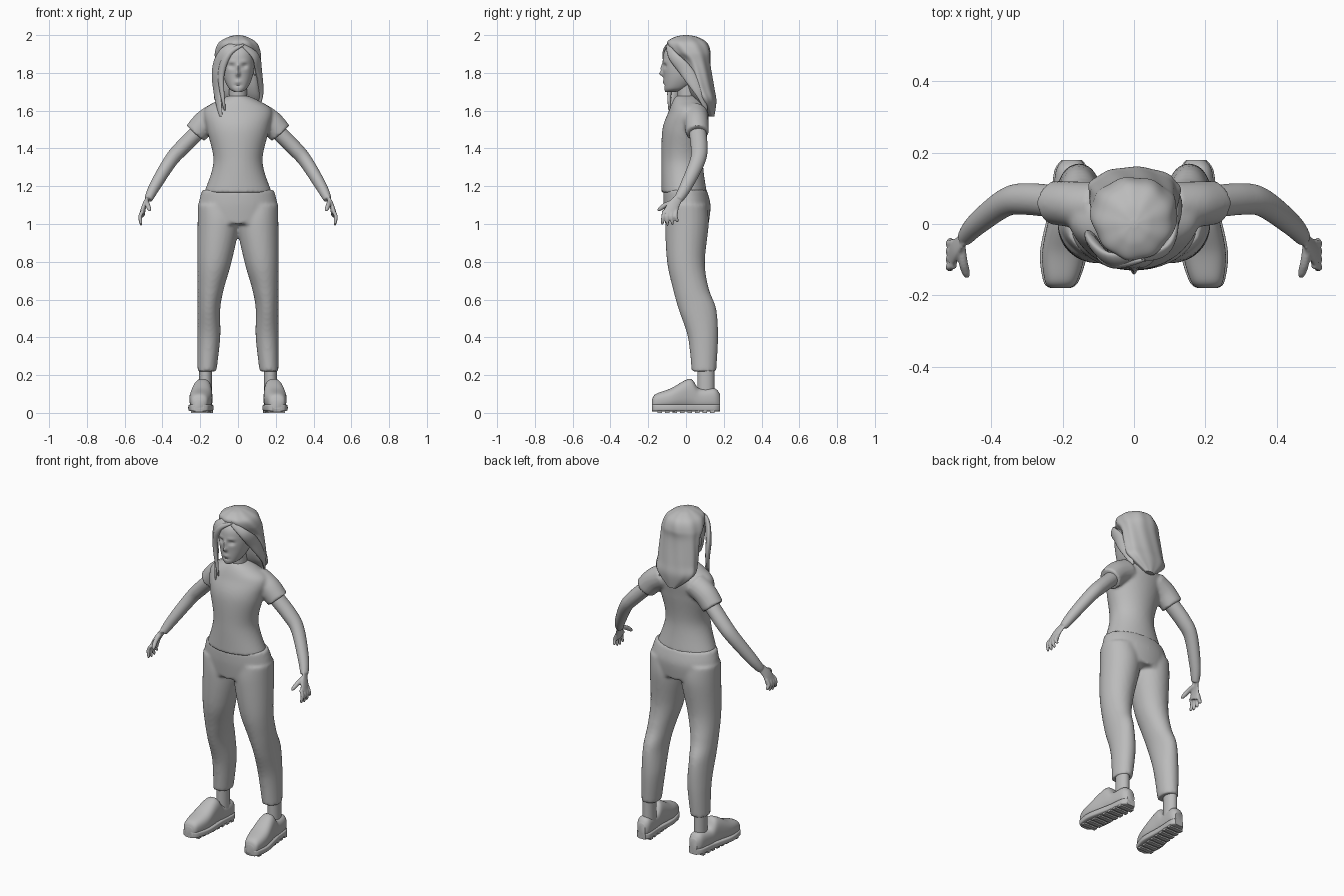
import bpy, bmesh, math
from mathutils import Vector, Matrix

if "Cube" in bpy.data.objects:
    bpy.data.objects.remove(bpy.data.objects["Cube"])

grey = bpy.data.materials.new("plain_grey")
grey.use_nodes = True
COLOUR = (0.5, 0.5, 0.5, 1)
grey.diffuse_color = COLOUR
grey.node_tree.nodes["Principled BSDF"].inputs["Base Color"].default_value = COLOUR


def spline(keys, steps=8):
    """Smooth interpolation through tuples of any length."""
    result = []
    last = len(keys) - 1
    for i in range(last):
        before, start, end, after = (keys[max(0, min(last, i + k))] for k in (-1, 0, 1, 2))
        for step in range(steps):
            t = step / steps
            result.append([b + t / 2 * (c - a + t * (2*a - 5*b + 4*c - d + t * (3*b - 3*c + d - a)))
                           for a, b, c, d in zip(before, start, end, after)])
    return result + [list(keys[last])]


def skin(bm, rings):
    """Bridge rings of points and cap both ends."""
    loops = [[bm.verts.new(point) for point in ring] for ring in rings]
    count = len(loops[0])
    for lower, upper in zip(loops, loops[1:]):
        for i in range(count):
            j = (i + 1) % count
            bm.faces.new((lower[i], lower[j], upper[j], upper[i]))
    bm.faces.new(reversed(loops[0]))
    bm.faces.new(loops[-1])


def loft(bm, keys, middle=lambda t, half: 0, along_y=False, power=2, ripple=0, sides=48):
    """Keys: position on the axis, half width, low limit and high limit."""
    rings = []
    for t, half, low, high in spline(keys):
        ring = []
        for i in range(sides):
            angle = math.tau * i / sides
            c, s = (math.copysign(abs(f) ** (2 / power), f) for f in (math.cos(angle), math.sin(angle)))
            wave = 1 + ripple * math.sin(9 * angle + 12 * t)
            x = middle(t, half) + half * wave * c
            across = (low + high) / 2 + (high - low) / 2 * wave * s
            ring.append((x, t, across) if along_y else (x, across, t))
        rings.append(ring)
    skin(bm, rings)


def tube(bm, path, width, depth, shape=lambda t: 1, facing=lambda p: Vector((1, 0, 0)), mirror=1, sides=24):
    """Sweep an oval along a path; depth points towards the facing direction."""
    points = [Vector(p) for p in spline(path)]
    last = len(points) - 1
    rings = []
    for i, p in enumerate(points):
        along = (points[min(i + 1, last)] - points[max(i - 1, 0)]).normalized()
        u = along.cross(facing(p)).normalized()
        v = along.cross(u)
        size = shape(i / last)
        ring = []
        for k in range(sides):
            angle = math.tau * k / sides
            q = p + size * (u * width * math.cos(angle) + v * depth * math.sin(angle))
            ring.append((q.x * mirror, q.y, q.z))
        rings.append(ring)
    skin(bm, rings)


def ball(bm, centre, size):
    matrix = Matrix.Translation(centre) @ Matrix.Diagonal((*size, 1))
    bmesh.ops.create_uvsphere(bm, u_segments=24, v_segments=12, radius=1, matrix=matrix)


def finish(bm, name, voxel=0):
    """Turn the parts into one smooth object, blended together if a voxel size is given."""
    bmesh.ops.recalc_face_normals(bm, faces=bm.faces)
    mesh = bpy.data.meshes.new(name)
    bm.to_mesh(mesh)
    bm.free()
    mesh.materials.append(grey)
    body = bpy.data.objects.new(name, mesh)
    bpy.context.collection.objects.link(body)
    if voxel:
        blend = body.modifiers.new("blend", "REMESH")
        blend.mode, blend.voxel_size, blend.use_smooth_shade = "VOXEL", voxel, True
        soften = body.modifiers.new("soften", "SMOOTH")
        soften.factor, soften.iterations = 0.5, 4
    bpy.ops.object.select_all(action="DESELECT")
    body.select_set(True)
    bpy.context.view_layer.objects.active = body
    bpy.ops.object.shade_smooth_by_angle(angle=math.radians(50))


def rounded_tip(t):
    return max(0.3, math.sqrt(1 - t ** 6))


def leaf(t):
    return 0.2 + 0.8 * math.sqrt(math.sin(math.pi * t) ** 2)


def away_from_head(p):
    return Vector((p.x, p.y - 0.02, max(0, p.z - 1.85)))


SIDES = {"right": -1, "left": 1}

# Trousers: pelvis and two legs whose outer seams hang straight down
bm = bmesh.new()
loft(bm, [(1, .21, -.11, .12), (1.1, .21, -.12, .13), (1.18, .19, -.12, .11)])
for side in SIDES.values():
    loft(bm, [(.22, .05, .03, .16), (.4, .06, .01, .17), (.55, .06, -.04, .16), (.66, .07, -.07, .12),
              (.8, .09, -.1, .1), (1, .11, -.11, .12), (1.1, .1, -.1, .11)],
         middle=lambda z, half: side * (.214 - half))
finish(bm, "trousers", voxel=.01)

# Shirt: torso and two short sleeves
bm = bmesh.new()
loft(bm, [(1.165, .18, -.13, .11), (1.33, .13, -.13, .09), (1.5, .165, -.125, .11),
          (1.6, .18, -.09, .12), (1.65, .115, -.07, .09), (1.68, .05, -.05, .06)])
for side in SIDES.values():
    tube(bm, [(.1, .05, 1.58), (.17, .055, 1.54), (.225, .06, 1.48)], .068, .07,
         shape=lambda t: 1 - t / 10, mirror=side)
finish(bm, "shirt", voxel=.009)

# Arms tapering to the wrist, with palm, fingers and thumb
for label, side in SIDES.items():
    bm = bmesh.new()
    tube(bm, [(.2, .06, 1.5), (.3, .07, 1.4), (.36, .06, 1.33), (.44, 0, 1.2), (.475, -.04, 1.13)],
         .046, .042, shape=lambda t: 1 - t * t / 2, mirror=side)
    tube(bm, [(.47, -.03, 1.15), (.495, -.065, 1.1), (.508, -.085, 1.05)], .042, .015,
         shape=lambda t: .5 + t / 2, mirror=side)
    for finger in range(4):
        y = -.116 + .022 * finger
        tip = 1 + .005 * (finger - 1) ** 2 - .01
        tube(bm, [(.503, y, 1.07), (.518, y - .005, 1.04), (.512, y - .01 + .006 * finger, tip)],
             .01, .01, rounded_tip, mirror=side)
    tube(bm, [(.485, -.06, 1.12), (.478, -.11, 1.1), (.466, -.15, 1.07)], .013, .013,
         rounded_tip, mirror=side)
    finish(bm, label + "_arm", voxel=.0045)

# Head with a sculpted face, each bump given as x, z, reach in x, reach in z and push
bm = bmesh.new()
loft(bm, [(1.7, .02, -.11, -.05), (1.72, .05, -.115, .01), (1.78, .077, -.118, .07), (1.85, .088, -.123, .11),
          (1.92, .08, -.11, .1), (1.98, .03, -.04, .04)], power=2.2, sides=128)
nose_tip, nose_bridge = (0, 1.795, .011, .013, -.022), (0, 1.825, .008, .02, -.012)
socket, brow = (.034, 1.836, .017, .011, .013), (.035, 1.86, .024, .008, -.004)
lips, chin_dip = (0, 1.752, .017, .008, -.007), (0, 1.733, .02, .005, .005)
for v in bm.verts:
    if v.co.y < -.02:
        v.co.y += sum(push * math.exp(-((abs(v.co.x) - x) / wide) ** 2 - ((v.co.z - z) / tall) ** 2)
                      for x, z, wide, tall, push in (nose_tip, nose_bridge, socket, brow, lips, chin_dip))
finish(bm, "head")

bm = bmesh.new()
for side in SIDES.values():
    ball(bm, (side * .034, -.089, 1.836), (.016, .015, .012))
finish(bm, "eyes")

bm = bmesh.new()
for side in SIDES.values():
    ball(bm, (side * .09, 0, 1.815), (.01, .02, .03))
finish(bm, "ears")

bm = bmesh.new()
tube(bm, [(0, .01, 1.6), (0, 0, 1.77)], .05, .047)
finish(bm, "neck")

# Hair: long back mass, then swept locks from the parting
bm = bmesh.new()
loft(bm, [(1.57, .03, .12, .15), (1.65, .12, .05, .16), (1.72, .126, .01, .15), (1.85, .12, -.02, .13),
          (1.91, .12, -.08, .13), (1.96, .1, -.1, .11), (1.99, .05, -.06, .06), (2, .01, -.01, .01)],
     ripple=.02, sides=96)
finish(bm, "back_hair")

locks = {
    "right_front_lock": ([(.04, -.08, 1.96), (-.06, -.1, 1.92), (-.11, -.06, 1.82), (-.11, -.05, 1.7),
                          (-.09, -.09, 1.57)], .04),
    "right_inner_lock": ([(.03, -.1, 1.95), (-.05, -.11, 1.9), (-.09, -.09, 1.78), (-.07, -.09, 1.6)], .02),
    "left_front_lock": ([(.02, -.1, 1.95), (.09, -.07, 1.89), (.11, 0, 1.81), (.12, .07, 1.7),
                         (.1, .11, 1.6)], .035),
}
for name, (path, width) in locks.items():
    bm = bmesh.new()
    tube(bm, path, width, .016, leaf, away_from_head)
    finish(bm, name)

# Ankles, shoes and treaded soles, the feet turned slightly outwards
shoe = [(-.18, .025, .02, .07), (-.16, .045, .02, .1), (-.08, .06, .02, .13), (.02, .05, .02, .18),
        (.07, .045, .02, .13), (.15, .042, .02, .13), (.18, .025, .02, .1)]
for label, side in SIDES.items():
    def foot_line(y, half):
        return side * (.19 - .09 * y)

    bm = bmesh.new()
    tube(bm, [(.172, .105, .08), (.172, .105, .25)], .045, .034, mirror=side)
    finish(bm, label + "_ankle")

    bm = bmesh.new()
    loft(bm, shoe, foot_line, along_y=True, power=2.5)
    finish(bm, label + "_shoe")

    bm = bmesh.new()
    loft(bm, [(y, half * 1.1, .008, .046) for y, half, low, high in shoe], foot_line, along_y=True, power=5)
    for bar in range(8):
        y = -.14 + .04 * bar
        place = Matrix.Translation((foot_line(y, 0), y, .01))
        bmesh.ops.create_cube(bm, size=1, matrix=place @ Matrix.Diagonal((.09, .024, .02, 1)))
    finish(bm, label + "_sole")
